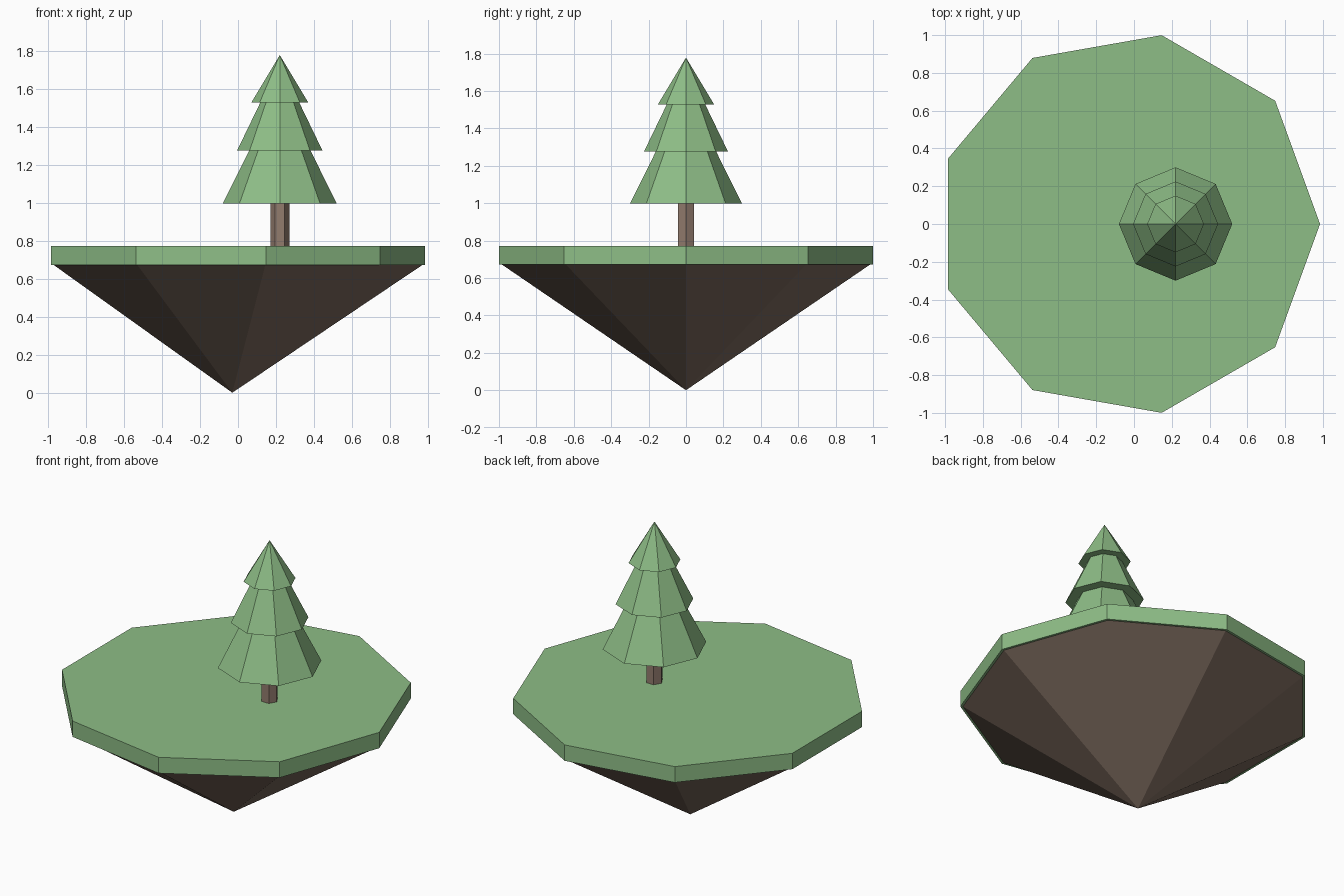
import bpy
import math

if "Cube" in bpy.data.objects:
    bpy.data.objects.remove(bpy.data.objects["Cube"])


def material(name, rgb):
    mat = bpy.data.materials.new(name)
    mat.diffuse_color = (*rgb, 1.0)
    mat.use_nodes = True
    mat.node_tree.nodes["Principled BSDF"].inputs["Base Color"].default_value = mat.diffuse_color
    return mat


GREEN = material("leaf green", (0.27, 0.51, 0.24))
ROCK = material("earth brown", (0.21, 0.15, 0.115))
BARK = material("bark brown", (0.29, 0.20, 0.155))


def frustum(name, sides, x, z0, z1, r0, r1, mat):
    """Flat-faced n-sided cone or prism with one corner pointing to +x."""
    rings = []
    verts = []
    for z, r in ((z0, r0), (z1, r1)):
        count = sides if r > 0 else 1
        rings.append([len(verts) + i for i in range(count)])
        for i in range(count):
            a = 2 * math.pi * i / sides
            verts.append((x + r * math.cos(a), r * math.sin(a), z))
    low, high = rings
    faces = []
    for i in range(sides):
        j = (i + 1) % sides
        if len(high) == 1:
            faces.append((low[i], low[j], high[0]))
        elif len(low) == 1:
            faces.append((low[0], high[j], high[i]))
        else:
            faces.append((low[i], low[j], high[j], high[i]))
    if len(low) > 1:
        faces.append(low[::-1])
    if len(high) > 1:
        faces.append(high)
    mesh = bpy.data.meshes.new(name)
    mesh.from_pydata(verts, [], faces)
    mesh.materials.append(mat)
    obj = bpy.data.objects.new(name, mesh)
    bpy.context.collection.objects.link(obj)
    return obj


# Floating island: nine-sided grass slab over an upside-down rock cone
ISLAND_X = -0.03
frustum("grass_slab", 9, ISLAND_X, 0.672, 0.772, 1.015, 1.015, GREEN)
frustum("rock_base", 9, ISLAND_X, 0.0, 0.674, 0.0, 1.003, ROCK)

# Tree: six-sided trunk and three stacked eight-sided tiers
TREE_X = 0.22
frustum("trunk", 6, TREE_X, 0.765, 1.05, 0.05, 0.05, BARK)
tiers = [(0.997, 1.60, 0.30), (1.275, 1.74, 0.225), (1.528, 1.778, 0.15)]
for n, (z0, z1, r) in enumerate(tiers, 1):
    frustum(f"foliage_tier_{n}", 8, TREE_X, z0, z1, r, 0.0, GREEN)
